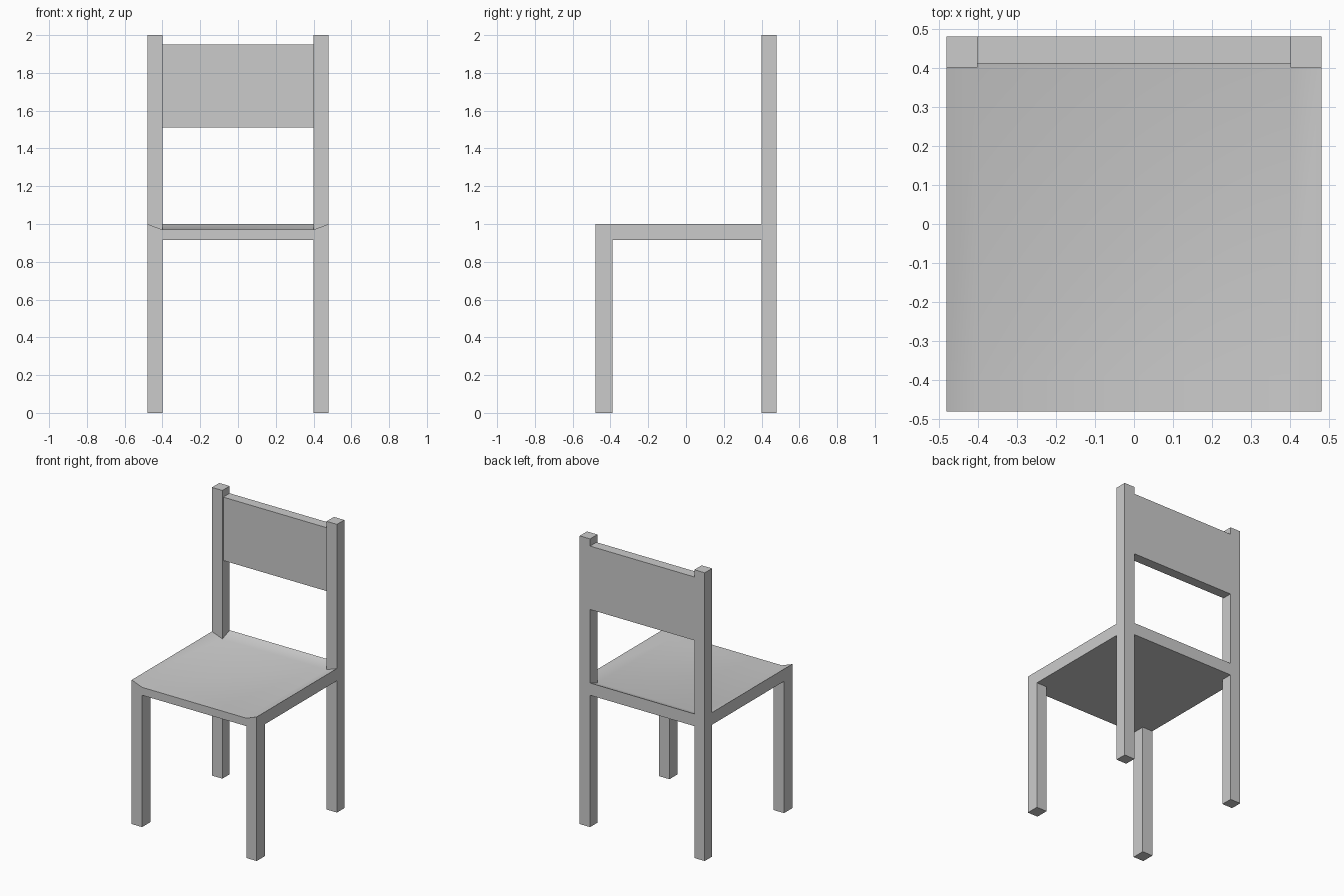
import bpy, bmesh

if "Cube" in bpy.data.objects:
    bpy.data.objects.remove(bpy.data.objects["Cube"])

XS = (-0.48, -0.40, 0.40, 0.48)
YS = (-0.48, -0.39, 0.40, 0.48)
SEAT_BOTTOM, SEAT_LOW, SEAT_RIM = 0.915, 0.97, 1.0


def add_object(name, bm):
    bmesh.ops.recalc_face_normals(bm, faces=bm.faces)
    mesh = bpy.data.meshes.new(name)
    bm.to_mesh(mesh)
    bm.free()
    obj = bpy.data.objects.new(name, mesh)
    bpy.context.collection.objects.link(obj)
    return obj


def extrude_to(bm, face, z):
    """Extrude one face straight up or down, ending flat at height z."""
    new = bmesh.ops.extrude_discrete_faces(bm, faces=[face])["faces"][0]
    for v in new.verts:
        v.co.z = z


# Seat slab: 3 x 3 cells, dished on top with raised sides and back
bm = bmesh.new()


def top_z(i, j):
    return SEAT_RIM if i in (0, 3) or j == 3 else SEAT_LOW


top = [[bm.verts.new((x, y, top_z(i, j))) for j, y in enumerate(YS)] for i, x in enumerate(XS)]
bottom = [[bm.verts.new((x, y, SEAT_BOTTOM)) for y in YS] for x in XS]


def cell(grid, i, j):
    return bm.faces.new((grid[i][j], grid[i + 1][j], grid[i + 1][j + 1], grid[i][j + 1]))


top_faces = {(i, j): cell(top, i, j) for i in range(3) for j in range(3)}
bottom_faces = {(i, j): cell(bottom, i, j) for i in range(3) for j in range(3)}
ring = [(i, 0) for i in range(3)] + [(3, j) for j in range(3)]
ring += [(i, 3) for i in range(3, 0, -1)] + [(0, j) for j in range(3, 0, -1)]
for (a, b), (c, d) in zip(ring, ring[1:] + ring[:1]):
    bm.faces.new((bottom[a][b], bottom[c][d], top[c][d], top[a][b]))
bmesh.ops.recalc_face_normals(bm, faces=bm.faces)

# Legs grow down from the four corners, back posts up from the rear two
for i in (0, 2):
    for j in (0, 2):
        extrude_to(bm, bottom_faces[i, j], 0.0)
    extrude_to(bm, top_faces[i, 2], 2.0)
frame = add_object("seat_with_legs_and_posts", bm)

# Smooth dish, crisp edges everywhere else
bpy.context.view_layer.objects.active = frame
frame.select_set(True)
bpy.ops.object.shade_smooth_by_angle()

# Backrest panel between the posts, flush with their back
bm = bmesh.new()
bmesh.ops.create_cube(bm, size=1.0)
bmesh.ops.scale(bm, vec=(0.80, 0.07, 0.44), verts=bm.verts)
bmesh.ops.translate(bm, vec=(0, 0.445, 1.73), verts=bm.verts)
add_object("backrest_panel", bm)
